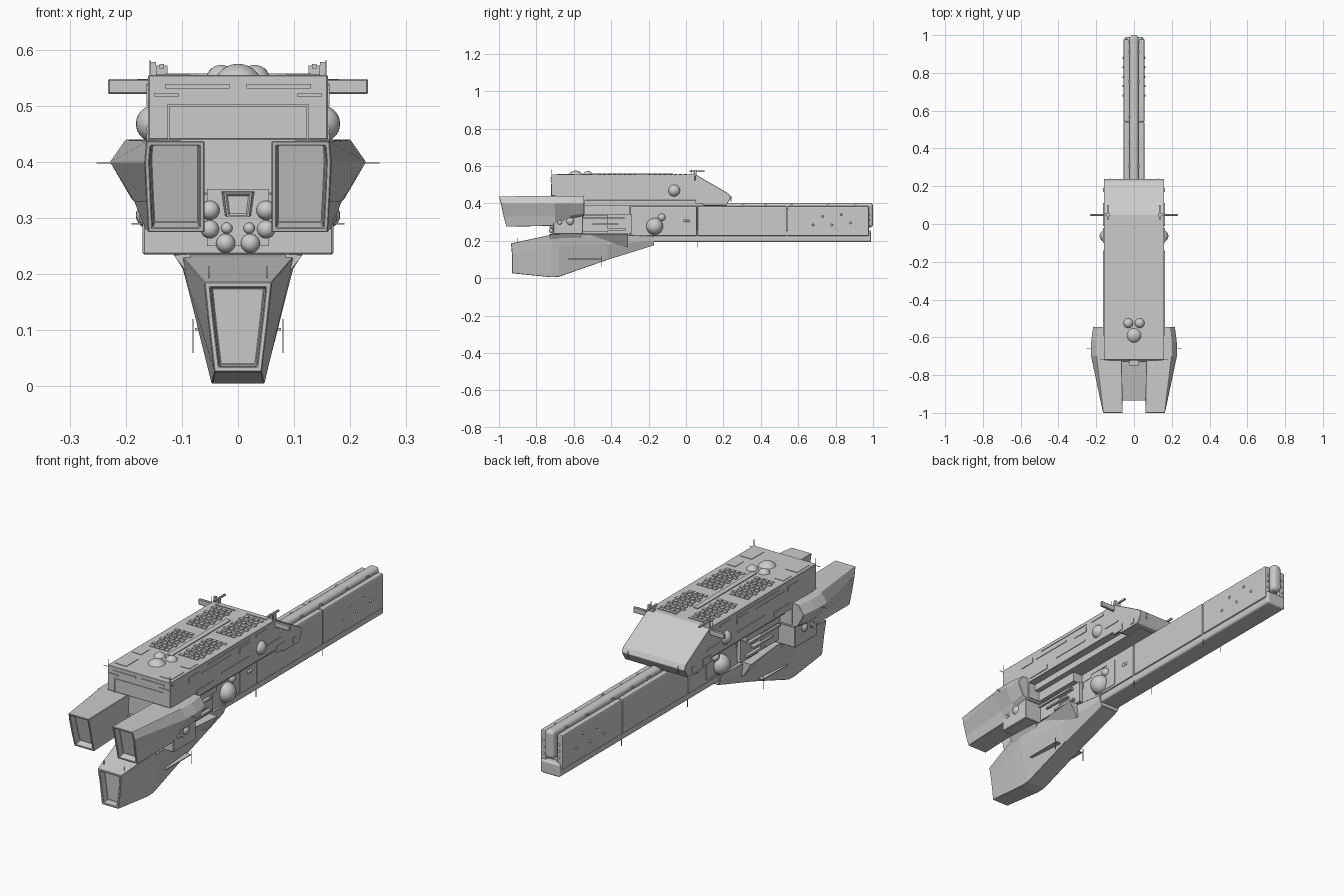
import bpy, bmesh, math
from mathutils import Vector, Matrix

grey = bpy.data.materials.new("hull grey")
grey.diffuse_color = (0.6, 0.6, 0.6, 1)


def finish(bm, name, bevel=0, smooth=False, segs=1):
    bmesh.ops.recalc_face_normals(bm, faces=bm.faces)
    me = bpy.data.meshes.new(name)
    bm.to_mesh(me)
    bm.free()
    me.materials.append(grey)
    ob = bpy.data.objects.new(name, me)
    bpy.context.collection.objects.link(ob)
    if smooth:
        for p in me.polygons:
            p.use_smooth = True
    if bevel:
        m = ob.modifiers.new("Bevel", 'BEVEL')
        m.width, m.segments, m.limit_method = bevel, segs, 'ANGLE'
    return ob


def add_box(bm, x, y, z):
    size = [abs(b - a) for a, b in (x, y, z)]
    mid = [(a + b) / 2 for a, b in (x, y, z)]
    bmesh.ops.create_cube(bm, size=1, matrix=Matrix.Translation(mid) @ Matrix.Diagonal((*size, 1)))


def boxes(name, items, mirror=False, bevel=0, segs=1):
    bm = bmesh.new()
    for x, y, z in items:
        add_box(bm, x, y, z)
        if mirror:
            add_box(bm, (-x[1], -x[0]), y, z)
    return finish(bm, name, bevel, segs=segs)


def loft(name, rings, inset=0, depth=0, bevel=0):
    # skin rings of (x, y, z) points; optionally recess the first cap
    bm = bmesh.new()
    vs = [[bm.verts.new(p) for p in r] for r in rings]
    n = len(vs[0])
    for a, b in zip(vs, vs[1:]):
        for i in range(n):
            bm.faces.new((a[i], a[(i + 1) % n], b[(i + 1) % n], b[i]))
    front = bm.faces.new(vs[0])
    bm.faces.new(vs[-1])
    bmesh.ops.recalc_face_normals(bm, faces=bm.faces)
    if inset:
        bmesh.ops.inset_region(bm, faces=[front], thickness=inset, use_even_offset=True)
        bmesh.ops.inset_region(bm, faces=[front], thickness=0.003, depth=-depth, use_even_offset=True)
    return finish(bm, name, bevel)


def side_profile(name, half, pts, bevel=0):
    return loft(name, [[(x, y, z) for y, z in pts] for x in (-half, half)], bevel=bevel)


def spheres(name, items, mirror=True):
    bm = bmesh.new()
    for x, y, z, r in items:
        for s in ((1, -1) if mirror and x else (1,)):
            bmesh.ops.create_uvsphere(bm, u_segments=24, v_segments=14, radius=r,
                                      matrix=Matrix.Translation((s * x, y, z)))
    return finish(bm, name, smooth=True)


# Upper hull with sloped stern, and the narrower belly under it
side_profile("upper_hull", 0.16, [(-0.72, 0.555), (0.05, 0.555), (0.228, 0.452), (0.24, 0.43),
             (0.215, 0.388), (0.10, 0.388), (0.06, 0.415), (-0.55, 0.415), (-0.55, 0.44), (-0.72, 0.44)], 0.002)
boxes("hull_belly", [((-0.125, 0.125), (-0.66, 0.19), (0.385, 0.43))])
boxes("stern_seams", [((0.125, 0.129), (0.238, 0.242), (0.41, 0.44))], True)

# Deck tiles in staggered rows, central spine strip and raised corner panels
bm = bmesh.new()
for s in (1, -1):
    for i in range(18):
        if i in (8, 9):
            continue
        y = -0.47 + i * 0.027
        for j in range(4):
            x = s * (0.037 + j * 0.025 + (0.008 if i % 2 else 0))
            add_box(bm, (x - 0.01, x + 0.01), (y, y + 0.016), (0.553, 0.558))
finish(bm, "deck_tiles")
boxes("deck_spine", [((-0.012, 0.012), (-0.5, -0.07), (0.55, 0.559))])
boxes("deck_panels", [((0.085, 0.145), (-0.69, -0.6), (0.55, 0.557)),
                      ((0.1, 0.145), (-0.56, -0.5), (0.55, 0.557)),
                      ((0.03, 0.13), (0.02, 0.024), (0.55, 0.558))], True)
spheres("deck_domes", [(0, -0.59, 0.53, 0.045), (0.03, -0.525, 0.546, 0.027)])

# Hull side strips, hatches and sensor spheres
boxes("hull_side_details", [((0.155, 0.163), y, z) for y, z in (
    ((-0.59, -0.51), (0.505, 0.53)), ((-0.49, -0.28), (0.51, 0.518)), ((-0.45, -0.14), (0.535, 0.539)),
    ((-0.22, -0.14), (0.50, 0.525)), ((-0.35, -0.15), (0.455, 0.463)), ((-0.53, -0.41), (0.43, 0.45)),
    ((-0.10, -0.02), (0.53, 0.54)), ((0.05, 0.11), (0.40, 0.432)), ((-0.01, 0.08), (0.455, 0.463)),
    ((0.17, 0.19), (0.40, 0.425)))], True)
spheres("hull_side_spheres", [(0.149, -0.063, 0.468, 0.033)])

# Front wall of the hull and its trim
boxes("front_core", [((-0.16, 0.16), (-0.70, -0.54), (0.34, 0.45)), ((-0.055, 0.055), (-0.70, -0.3), (0.24, 0.45))])
boxes("front_block", [((-0.17, 0.17), (-0.71, -0.55), (0.235, 0.345))], bevel=0.003)
boxes("front_trim", [((0.015, 0.13), (-0.724, -0.71), (0.531, 0.539)),
                     ((0.105, 0.15), (-0.724, -0.71), (0.517, 0.522)),
                     ((0.122, 0.126), (-0.723, -0.69), (0.44, 0.503))], True)
boxes("front_ledge", [((-0.126, 0.126), (-0.723, -0.71), (0.499, 0.503)),
                      ((-0.055, 0.055), (-0.715, -0.69), (0.25, 0.352))])
loft("front_bridge", [[(a, y, z + d) for a, z in ((-0.028 * k, 0.345), (0.028 * k, 0.345), (0.022 * k, 0.302), (-0.022 * k, 0.302))]
                      for y, k, d in ((-0.75, 0.9, 0), (-0.70, 1.1, 0.003))], 0.003, 0.004)
spheres("front_spheres", [(0.022, -0.715, 0.255, 0.017), (0.05, -0.715, 0.28, 0.016),
                          (0.02, -0.715, 0.282, 0.01), (0.05, -0.715, 0.314, 0.017)])
spheres("bracket_spheres", [(0.158, -0.62, 0.305, 0.024), (0.158, -0.675, 0.30, 0.018)])

# Twin forward pods with recessed mouths
for s, side in ((1, "right"), (-1, "left")):
    front = [(.06, -1, .437), (.163, -1, .437), (.166, -.99, .40), (.163, -.975, .33), (.16, -.96, .275), (.06, -.96, .275)]
    mid = [(.065, -.7, .437), (.2, -.7, .44), (.228, -.7, .40), (.185, -.7, .33), (.165, -.7, .28), (.065, -.72, .28)]
    rear = [(.09, -.545, .437), (.19, -.545, .44), (.217, -.545, .40), (.19, -.545, .345), (.165, -.545, .33), (.09, -.545, .33)]
    hub = [(x, -.62, z) for x, z in ((.08, .44), (.2, .44), (.227, .4), (.19, .335), (.168, .315), (.08, .315))]
    loft("pod_" + side, [[(s * x, y, z) for x, y, z in r] for r in (front, mid, hub, rear)], 0.008, 0.03, 0.0015)

# Machinery between the front block and the barrel
boxes("side_machinery", [((0.05, x), y, z) for x, y, z in (
    (0.10, (-0.55, -0.30), (0.34, 0.40)), (0.085, (-0.55, -0.42), (0.25, 0.335)),
    (0.095, (-0.55, -0.33), (0.315, 0.325)), (0.095, (-0.50, -0.36), (0.285, 0.293)),
    (0.09, (-0.45, -0.32), (0.255, 0.265)), (0.075, (-0.42, -0.29), (0.24, 0.34)))], True)

# Long barrel: split side plates, rounded centre rail and lower beam
gap = 0.0015
for i, (a, b) in enumerate(((-0.3, 0.06), (0.06, 0.54), (0.54, 0.98))):
    boxes(f"barrel_plates_{i + 1}", [((0.028, 0.056), (a + gap, b - gap), (0.225, 0.385))], True, 0.006, 2)
boxes("barrel_core", [((-0.035, 0.035), (-0.55, 0.962), (0.22, 0.375))])
boxes("barrel_top_rail", [((-0.024, 0.024), (-0.3, 1.0), (0.27, 0.402))], bevel=0.018, segs=4)
boxes("barrel_lower_beam", [((-0.05, 0.05), (-0.3, 0.99), (0.193, 0.255))], bevel=0.01, segs=3)
boxes("barrel_side_trim", [((0.05, 0.058), y, z) for y, z in (
    ((-0.29, -0.23), (0.34, 0.346)), ((-0.29, -0.284), (0.31, 0.346)), ((-0.23, -0.12), (0.355, 0.36)),
    ((-0.07, -0.065), (0.24, 0.36)), ((-0.20, -0.07), (0.236, 0.24)))], True)
spheres("barrel_spheres", [(0.055, -0.168, 0.277, 0.045), (0.055, -0.13, 0.325, 0.02),
                           (0.055, -0.005, 0.307, 0.008), (0.055, 0.012, 0.307, 0.008)])
spheres("barrel_rivets", [(0.056, 0.68 + 0.05 * i, 0.285 + 0.045 * (i % 2) + 0.01 * (i > 2), 0.006) for i in range(5)]
        + [(0.04, 0.978, 0.28 + 0.03 * k, 0.005) for k in range(3)])
boxes("barrel_clips", [((0.022, 0.03), (y, y + 0.012), (0.38, 0.393)) for y in (0.3, 0.42, 0.56, 0.75, 0.9)], True)

# Lower keel: tapered nose with a recessed mouth, deep belly, narrow tail
keel = []
for y, ty, tw, tz, mw, mz, bw, bz in (
        (-0.93, -0.935, 0.060, 0.186, 0.053, 0.12, 0.042, 0.026),
        (-0.72, -0.72, 0.100, 0.232, 0.086, 0.17, 0.047, 0.005),
        (-0.68, -0.66, 0.105, 0.235, 0.088, 0.17, 0.047, 0.007),
        (-0.42, -0.42, 0.085, 0.235, 0.078, 0.18, 0.047, 0.098),
        (-0.17, -0.17, 0.058, 0.225, 0.055, 0.20, 0.045, 0.176)):
    half = [(tw, ty, tz), (mw, y, mz), (bw, y, bz)]
    keel.append(half + [(-x, a, z) for x, a, z in reversed(half)])
loft("lower_keel", keel, 0.009, 0.03, 0.0015)
for s, side in ((1, "right"), (-1, "left")):
    # swept fins beside the keel and panels on its flanks
    loft("keel_fin_" + side, [
        [(s * 0.07, -0.56, 0.236), (s * 0.09, -0.56, 0.236), (s * 0.075, -0.56, 0.225)],
        [(s * 0.05, -0.31, 0.236), (s * 0.115, -0.31, 0.236), (s * 0.07, -0.31, 0.165)]])
    loft("keel_shoulder_" + side, [
        [(s * 0.085, -0.73, 0.236), (s * 0.115, -0.73, 0.234), (s * 0.08, -0.73, 0.19)],
        [(s * 0.085, -0.56, 0.236), (s * 0.105, -0.56, 0.236), (s * 0.08, -0.56, 0.19)]])
boxes("keel_panels", [((0.05, 0.077), (-0.63, -0.45), (0.10, 0.104))], True)

# Stern outriggers and small deck sensors
boxes("outriggers", [((0.15, 0.232), (0.042, 0.054), (0.521, 0.548))], True, 0.003)
boxes("deck_sensors", [((0.126, 0.146), (0.04, 0.055), (0.55, 0.572)),
                       ((0.132, 0.140), (0.02, 0.10), (0.567, 0.575)),
                       ((0.146, 0.157), (0.045, 0.055), (0.55, 0.578))], True)

# Thin antennas
t = 0.001
boxes("antennas", [((x - t, x + t), (y - t, y + t), z) for x, y, z in (
    (0.157, -0.718, (0.54, 0.582)), (0.157, 0.03, (0.54, 0.582)), (0.052, -0.90, (0.185, 0.215)),
    (0.05, 0.06, (0.165, 0.20)), (0.05, 0.54, (0.17, 0.20)), (0.08, -0.45, (0.06, 0.12)))]
    + [((0.22, 0.252), (-0.66 - t, -0.66 + t), (0.397, 0.399)), ((0.16, 0.19), (-0.66 - t, -0.66 + t), (0.289, 0.291)),
       ((0.15, 0.18), (-0.718 - t, -0.718 + t), (0.546, 0.548))], True)
